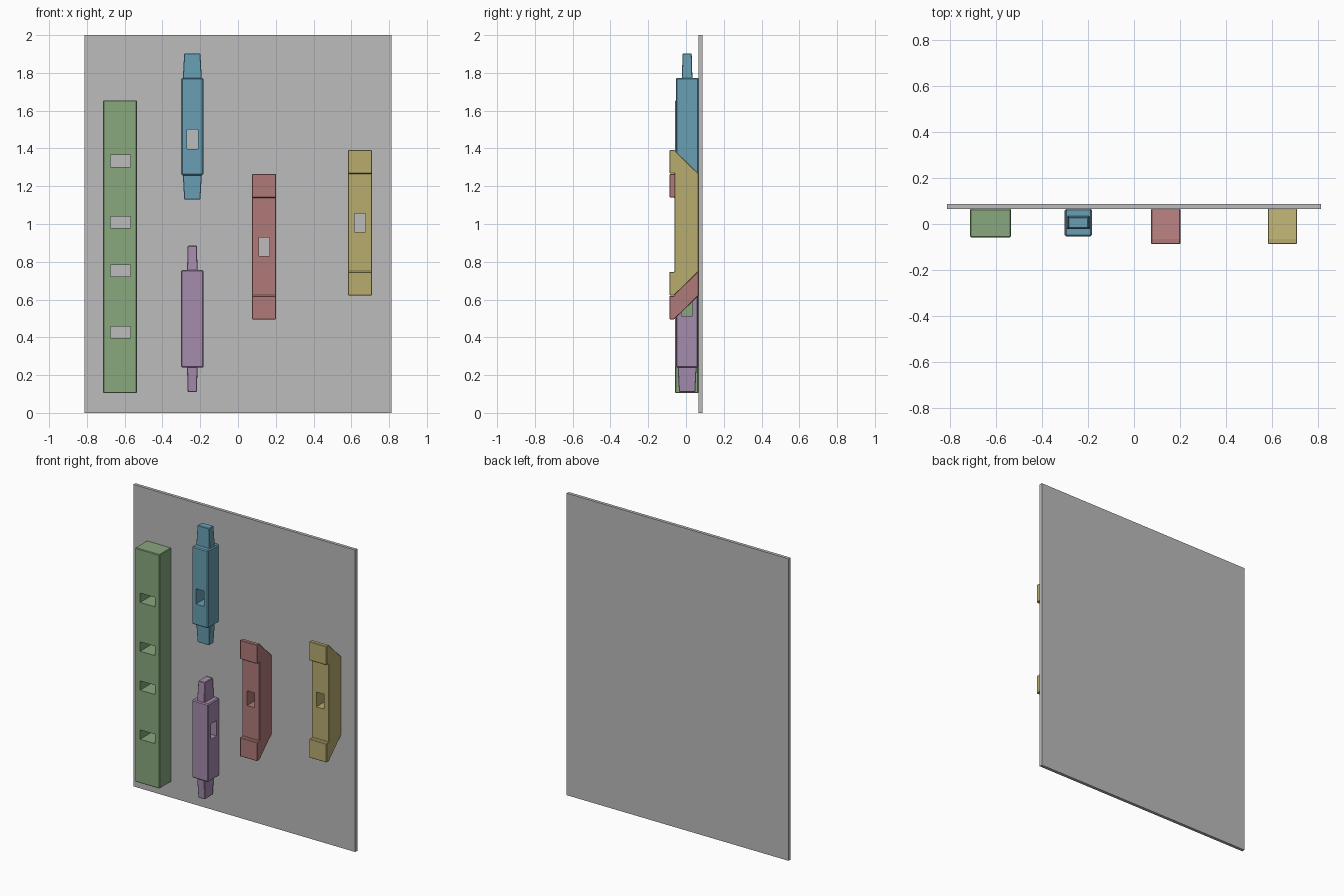
import bpy, bmesh, math
from mathutils import Matrix

if "Cube" in bpy.data.objects:
    bpy.data.objects.remove(bpy.data.objects["Cube"])


def material(name, rgb):
    m = bpy.data.materials.new(name)
    lin = [(c / 255 / 12.92) if c < 10 else ((c / 255 + 0.055) / 1.055) ** 2.4 for c in rgb]
    m.diffuse_color = (*lin, 1)
    m.use_nodes = True
    m.node_tree.nodes["Principled BSDF"].inputs["Base Color"].default_value = m.diffuse_color
    return m


GREY = material("board grey", (188, 188, 188))
GREEN = material("green", (136, 168, 126))
BLUE = material("blue", (104, 159, 180))
PURPLE = material("purple", (166, 140, 173))
RED = material("dusty red", (175, 122, 121))
YELLOW = material("straw yellow", (183, 172, 111))


def bevel_all(bm, width):
    if width:
        bmesh.ops.bevel(bm, geom=bm.edges[:], offset=width, segments=1, affect='EDGES')


def make_object(name, bm, mat):
    bmesh.ops.recalc_face_normals(bm, faces=bm.faces[:])
    me = bpy.data.meshes.new(name)
    bm.to_mesh(me)
    bm.free()
    ob = bpy.data.objects.new(name, me)
    bpy.context.collection.objects.link(ob)
    if mat:
        me.materials.append(mat)
    return ob


def box_bm(x0, x1, y0, y1, z0, z1, bevel=0.0):
    bm = bmesh.new()
    bmesh.ops.create_cube(bm, size=1)
    for v in bm.verts:
        v.co.x = x1 if v.co.x > 0 else x0
        v.co.y = y1 if v.co.y > 0 else y0
        v.co.z = z1 if v.co.z > 0 else z0
    bevel_all(bm, bevel)
    return bm


def cut(ob, x0, x1, y0, y1, z0, z1):
    """Cut a rectangular mortise and bake the result."""
    cutter = make_object("cutter", box_bm(x0, x1, y0, y1, z0, z1), None)
    cutter.hide_render = True
    mod = ob.modifiers.new("mortise", 'BOOLEAN')
    mod.operation, mod.solver, mod.object = 'DIFFERENCE', 'EXACT', cutter
    bpy.context.view_layer.update()
    baked = bpy.data.meshes.new_from_object(ob.evaluated_get(bpy.context.evaluated_depsgraph_get()))
    ob.modifiers.clear()
    ob.data = baked
    bpy.data.objects.remove(cutter)


BACK = 0.066     # front face of the board, where every timber rests

# Backboard
make_object("backboard", box_bm(-0.813, 0.813, BACK, 0.087, 0, 2), GREY)

# Long post with four mortises
post = make_object("mortised_post", box_bm(-0.714, -0.535, -0.058, BACK, 0.105, 1.655, 0.004), GREEN)
for z in (0.427, 0.752, 1.01, 1.333):
    cut(post, -0.676, -0.568, -0.2, 0.2, z - 0.031, z + 0.031)


# Tenoned rails: block, tapered tenon at each end, off-centre mortise
def rail(name, z, rot, mat):
    h = 0.258
    ob = make_object(name, box_bm(-0.0585, 0.0585, -0.06, 0.06, -h, h, 0.006), mat)
    cut(ob, -0.029, 0.029, -0.2, 0.2, -0.118, -0.016)
    bm = bmesh.new()
    bm.from_mesh(ob.data)
    for s in (1, -1):
        t = box_bm(-0.05, 0.05, -0.028, 0.028, h - 0.004, h + 0.129)
        for v in t.verts:
            if v.co.z > h + 0.05:
                v.co.x *= 0.86
                v.co.y *= 0.86
            v.co.z *= s
        bmesh.ops.recalc_face_normals(t, faces=t.faces[:])
        bevel_all(t, 0.003)
        tmp = bpy.data.meshes.new("tenon")
        t.to_mesh(tmp)
        t.free()
        bm.from_mesh(tmp)
        bpy.data.meshes.remove(tmp)
    bmesh.ops.transform(bm, verts=bm.verts[:],
                        matrix=Matrix.Translation((-0.242, BACK - 0.06, z)) @ rot)
    bmesh.ops.recalc_face_normals(bm, faces=bm.faces[:])
    bm.to_mesh(ob.data)
    bm.free()


rail("upper_rail", 1.516, Matrix.Identity(4), BLUE)
# the lower rail is turned a quarter and upside down
rail("lower_rail", 0.498, Matrix.Rotation(math.pi / 2, 4, 'Z') @ Matrix.Rotation(math.pi, 4, 'X'), PURPLE)


# Braces: side profile with lips and mitred ends, extruded across x
def brace(name, x, z, mat):
    upper = [(BACK, 0.26), (-0.062, 0.385), (-0.087, 0.385), (-0.087, 0.26), (-0.062, 0.26)]
    profile = upper + [(y, -h) for y, h in reversed(upper)]
    bm = bmesh.new()
    f = bm.faces.new([bm.verts.new((x - 0.0635, y, z + h)) for y, h in profile])
    ext = bmesh.ops.extrude_face_region(bm, geom=[f])
    for v in ext['geom']:
        if isinstance(v, bmesh.types.BMVert):
            v.co.x += 0.127
    bmesh.ops.recalc_face_normals(bm, faces=bm.faces[:])
    bevel_all(bm, 0.003)
    ob = make_object(name, bm, mat)
    cut(ob, x - 0.028, x + 0.028, -0.2, 0.2, z - 0.049, z + 0.049)


brace("left_brace", 0.138, 0.88, RED)
brace("right_brace", 0.646, 1.007, YELLOW)
